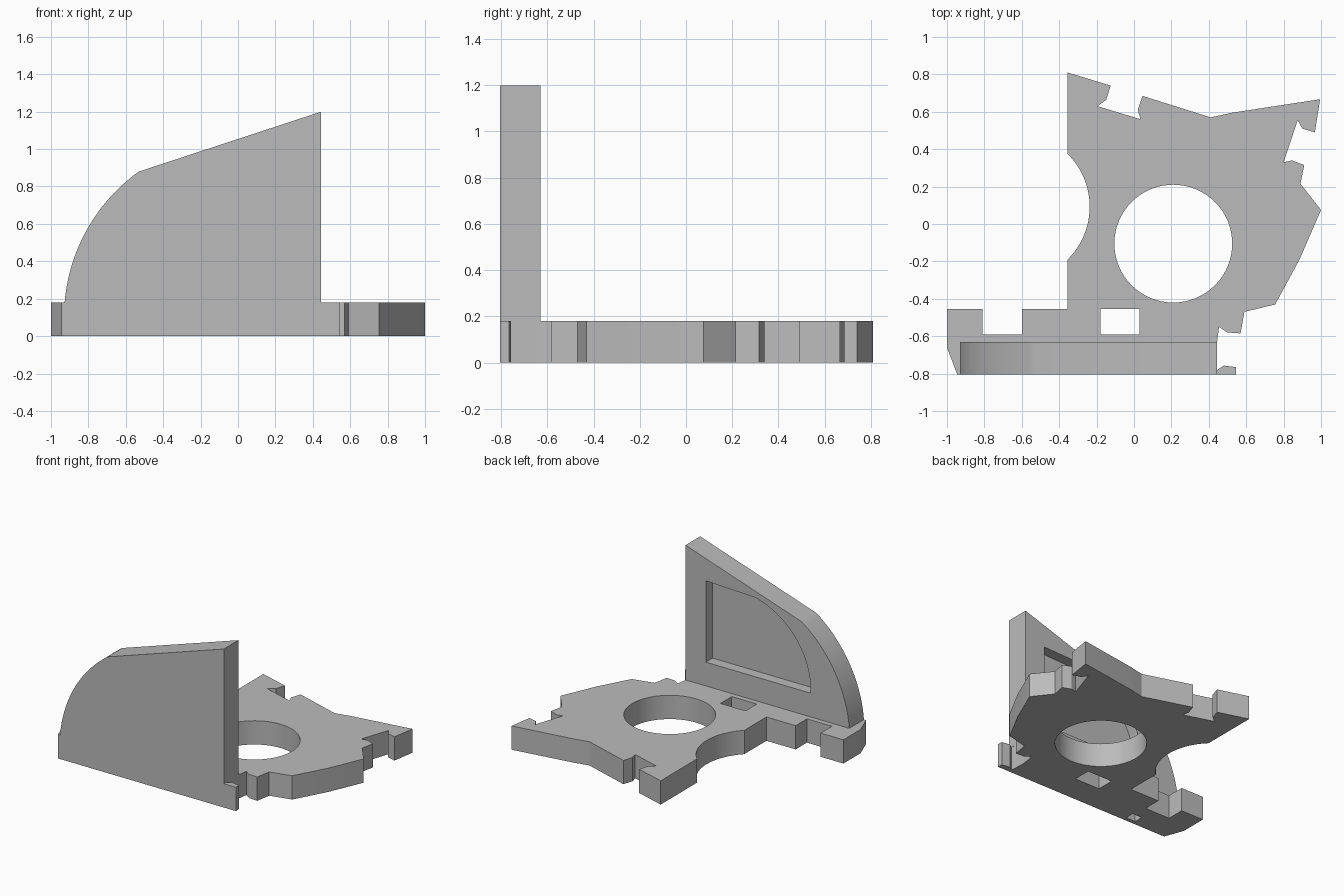
import bpy, math
from mathutils import Vector, Matrix
from mathutils.geometry import intersect_line_line_2d

cube = bpy.data.objects.get("Cube")
if cube:
    bpy.data.objects.remove(cube, do_unlink=True)

grey = bpy.data.materials.new("light grey")
grey.use_nodes = True
grey.diffuse_color = (0.5, 0.5, 0.5, 1)
grey.node_tree.nodes["Principled BSDF"].inputs["Base Color"].default_value = (0.5, 0.5, 0.5, 1)


def arc(a, b, c, n=24):
    """Points on the circular arc from a through b to c."""
    a, b, c = Vector(a), Vector(b), Vector(c)
    m1, m2 = (a + b) / 2, (b + c) / 2
    d1, d2 = (b - a).orthogonal() * 50, (c - b).orthogonal() * 50
    o = intersect_line_line_2d(m1 - d1, m1 + d1, m2 - d2, m2 + d2)
    start = math.atan2(a.y - o.y, a.x - o.x)
    end = math.atan2(c.y - o.y, c.x - o.x)
    sweep = (end - start + math.pi) % math.tau - math.pi
    r = (a - o).length
    return [(o.x + r * math.cos(start + sweep * i / n),
             o.y + r * math.sin(start + sweep * i / n)) for i in range(n + 1)]


def prism(name, outline, low, high, upright=False):
    """Extrude an outline along z, or along y when upright."""
    n = len(outline)
    place = (lambda p, d: (p[0], d, p[1])) if upright else (lambda p, d: (p[0], p[1], d))
    verts = [place(p, d) for d in (low, high) for p in outline]
    faces = [tuple(range(n))[::-1], tuple(range(n, 2 * n))]
    faces += [(i, (i + 1) % n, n + (i + 1) % n, n + i) for i in range(n)]
    if upright:
        faces = [f[::-1] for f in faces]
    mesh = bpy.data.meshes.new(name)
    mesh.from_pydata(verts, [], faces)
    mesh.materials.append(grey)
    obj = bpy.data.objects.new(name, mesh)
    bpy.context.collection.objects.link(obj)
    return obj


def rect(x0, y0, x1, y1):
    return [(x0, y0), (x1, y0), (x1, y1), (x0, y1)]


def cut(obj, cutters):
    """Subtract the cutters for good and remove them."""
    for cutter in cutters:
        mod = obj.modifiers.new("cut", 'BOOLEAN')
        mod.operation, mod.solver, mod.object = 'DIFFERENCE', 'EXACT', cutter
    deps = bpy.context.evaluated_depsgraph_get()
    mesh = bpy.data.meshes.new_from_object(obj.evaluated_get(deps))
    obj.modifiers.clear()
    obj.data = mesh
    for cutter in cutters:
        bpy.data.objects.remove(cutter, do_unlink=True)


THICK = 0.18
FRONT, BACK = -0.805, -0.63

# Base plate with jagged edges and a scooped side
outline = [(-0.945, FRONT), (0.545, FRONT), (0.545, -0.765), (0.48, -0.757), (0.445, -0.78),
           (0.44, -0.66), (0.455, -0.55), (0.5, -0.58), (0.57, -0.585), (0.59, -0.47),
           (0.755, -0.43), (0.885, -0.19), (1, 0.075), (0.89, 0.215), (0.91, 0.315),
           (0.845, 0.34), (0.8, 0.33), (0.875, 0.555), (0.9, 0.51), (0.967, 0.49),
           (0.995, 0.667), (0.525, 0.595), (0.41, 0.57), (0.045, 0.685), (0.02, 0.61),
           (0.035, 0.56), (-0.195, 0.63), (-0.148, 0.665), (-0.125, 0.74), (-0.355, 0.81)]
outline += arc((-0.355, 0.375), (-0.237, 0.09), (-0.355, -0.19))
outline += [(-0.355, -0.455), (-0.6, -0.455), (-0.6, -0.59), (-0.81, -0.59),
            (-0.81, -0.455), (-1, -0.455), (-1, -0.66)]
base = prism("base_plate", outline, 0, THICK)

# Round opening, square slot and small pocket underneath
ring = [(0.21 + 0.315 * math.cos(math.tau * i / 64),
         -0.105 + 0.315 * math.sin(math.tau * i / 64)) for i in range(64)]
cut(base, [prism("round_cutter", ring, -0.1, 0.3),
           prism("slot_cutter", rect(-0.18, -0.59, 0.03, -0.455), -0.1, 0.3),
           prism("pocket_cutter", rect(-0.66, -0.775, -0.58, -0.705), -0.1, 0.1)])

# Upright wall with a curved shoulder
wall = prism("upright_wall", [(-0.927, THICK), (0.445, THICK), (0.445, 1.2)]
             + arc((-0.53, 0.88), (-0.79, 0.6), (-0.927, THICK))[:-1], FRONT, BACK, True)

# Recessed panel on the back of the wall
panel = [(-0.6, 0.36), (0.275, 0.36), (0.275, 0.975)]
panel += arc((-0.135, 0.96), (-0.45, 0.775), (-0.6, 0.44))
cut(wall, [prism("panel_cutter", panel, BACK - 0.08, BACK + 0.1, True)])

# Smooth the curves, keep edges sharp
for obj in (base, wall):
    bpy.ops.object.select_all(action='DESELECT')
    obj.select_set(True)
    bpy.context.view_layer.objects.active = obj
    bpy.ops.object.shade_smooth_by_angle(angle=math.radians(20))
